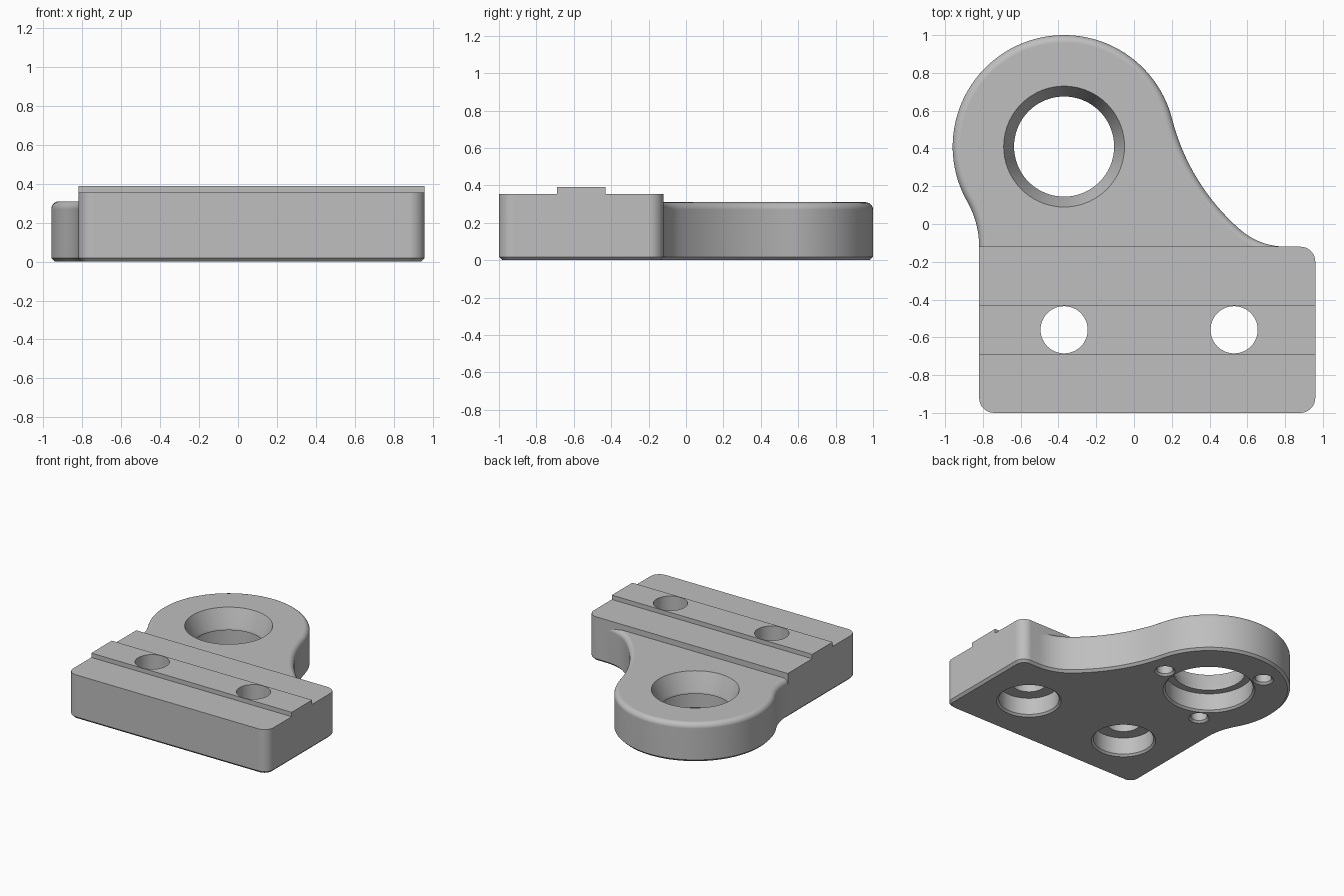
import bpy, bmesh, math
from math import sin, cos, radians, degrees, atan2, hypot

cube = bpy.data.objects.get("Cube")
if cube:
    bpy.data.objects.remove(cube, do_unlink=True)

GREY = (0.52, 0.52, 0.52, 1.0)
metal = bpy.data.materials.new("machined grey")
metal.use_nodes = True
metal.diffuse_color = GREY
metal.node_tree.nodes["Principled BSDF"].inputs["Base Color"].default_value = GREY

# Main plan dimensions
LEFT, RIGHT, FRONT, BACK = -0.82, 0.96, -1.0, -0.12
CORNER = 0.08
EAR_X, EAR_Y, EAR_R = -0.37, 0.41, 0.59
EAR_TOP, BLOCK_TOP, RIB_TOP = 0.31, 0.355, 0.39
CHAMFER, FILLET = 0.018, 0.04


def arc(x, y, r, start, end, n):
    """Points along an arc, angles in degrees."""
    angles = [radians(start + (end - start) * i / n) for i in range(n + 1)]
    return [(x + r * cos(a), y + r * sin(a)) for a in angles]


def corners(d):
    """Three rounded block corners, inset by d."""
    r = CORNER - d
    xl, xr = LEFT + CORNER, RIGHT - CORNER
    yf, yb = FRONT + CORNER, BACK - CORNER
    return (arc(xl, yf, r, 180, 270, 8) + arc(xr, yf, r, 270, 360, 8)
            + arc(xr, yb, r, 0, 90, 8))


def plate_outline(d):
    """Whole plan outline of block and ear, inset by d."""
    # Long sweep on the right, then a tighter one that meets the block
    a1, a2, r1 = 14.3, 229, 1.155
    x1 = EAR_X + (EAR_R + r1) * cos(radians(a1))
    y1 = EAR_Y + (EAR_R + r1) * sin(radians(a1))
    c, s = cos(radians(a2)), sin(radians(a2))
    r2 = (y1 + r1 * s - BACK) / (1 + s)
    x2, y2 = x1 + (r1 - r2) * c, y1 + (r1 - r2) * s
    # Small sweep on the left, tangent to the ear and the block side
    dx, dy = EAR_X - LEFT, EAR_Y - BACK
    r3 = (dx * dx + dy * dy - EAR_R ** 2) / (2 * (EAR_R - dx))
    a3 = degrees(atan2(dy, dx + r3))
    return (corners(d)
            + arc(x2, y2, r2 + d, 270, a2, 10)
            + arc(x1, y1, r1 + d, a2, 180 + a1, 16)[1:]
            + arc(EAR_X, EAR_Y, EAR_R - d, a1, 180 + a3, 64)[1:]
            + arc(LEFT - r3, BACK, r3 + d, a3, 0, 12)[1:])


def make_object(name, bm):
    bmesh.ops.recalc_face_normals(bm, faces=bm.faces)
    mesh = bpy.data.meshes.new(name)
    bm.to_mesh(mesh)
    bm.free()
    mesh.materials.append(metal)
    obj = bpy.data.objects.new(name, mesh)
    bpy.context.collection.objects.link(obj)
    return obj


def loft(name, levels):
    """Skin a stack of (outline, z) levels and cap both ends."""
    bm = bmesh.new()
    rings = [[bm.verts.new((x, y, z)) for x, y in pts] for pts, z in levels]
    n = len(rings[0])
    for low, high in zip(rings, rings[1:]):
        for i in range(n):
            j = (i + 1) % n
            bm.faces.new((low[i], low[j], high[j], high[i]))
    bm.faces.new(rings[0][::-1])
    bm.faces.new(rings[-1])
    return make_object(name, bm)


def turned_cutter(name, x, y, profile, sides):
    """Solid of revolution from (radius, z) points."""
    return loft(name, [(arc(x, y, r, 0, 360, sides)[:-1], z) for r, z in profile])


# Plate with chamfered underside and filleted ear rim
levels = [(plate_outline(CHAMFER), 0), (plate_outline(0), CHAMFER)]
for i in range(7):
    t = radians(15 * i)
    levels.append((plate_outline(FILLET * (1 - cos(t))),
                   EAR_TOP - FILLET + FILLET * sin(t)))
bracket = loft("bracket_body", levels)

# Raised block and locating rib
block_plan = corners(0) + [(LEFT, BACK)]
block = loft("block", [(block_plan, 0.1), (block_plan, BLOCK_TOP)])
rib_plan = [(LEFT, -0.69), (RIGHT, -0.69), (RIGHT, -0.43), (LEFT, -0.43)]
rib = loft("rib", [(rib_plan, 0.2), (rib_plan, RIB_TOP)])

# Main bore: counterbore below, lip, and cone opening upward
cutters = [turned_cutter("bore_cutter", EAR_X, EAR_Y, [
    (0.355, -0.02), (0.32, 0.015), (0.32, 0.15), (0.265, 0.15),
    (0.265, 0.17), (0.32, EAR_TOP), (0.336, 0.35)], 72)]

# Counterbored bolt holes
for x in (-0.37, 0.53):
    cutters.append(turned_cutter("bolt_hole_cutter", x, -0.56, [
        (0.255, -0.02), (0.22, 0.015), (0.22, 0.15),
        (0.125, 0.15), (0.125, 0.5)], 48))

# Three blind holes around the bore
for k in range(3):
    a = radians(120 * k)
    cutters.append(turned_cutter(
        "small_hole_cutter", EAR_X + 0.42 * cos(a), EAR_Y + 0.42 * sin(a),
        [(0.095, -0.02), (0.06, 0.015), (0.06, 0.18)], 24))

# Join the solids and cut the holes
helpers = [(block, "UNION"), (rib, "UNION")] + [(c, "DIFFERENCE") for c in cutters]
for obj, operation in helpers:
    obj.hide_render = True
    mod = bracket.modifiers.new(obj.name, "BOOLEAN")
    mod.operation, mod.solver, mod.object = operation, "EXACT", obj
bpy.context.view_layer.update()
evaluated = bracket.evaluated_get(bpy.context.evaluated_depsgraph_get())
result = bpy.data.meshes.new_from_object(evaluated)
bracket.modifiers.clear()
bracket.data = result
for obj, _ in helpers:
    bpy.data.objects.remove(obj, do_unlink=True)

# Smooth curved walls, keep machined edges crisp
bpy.ops.object.select_all(action="DESELECT")
bracket.select_set(True)
bpy.context.view_layer.objects.active = bracket
bpy.ops.object.shade_smooth_by_angle(angle=radians(25))
weighted = bracket.modifiers.new("flat_face_normals", "WEIGHTED_NORMAL")
weighted.keep_sharp = True
